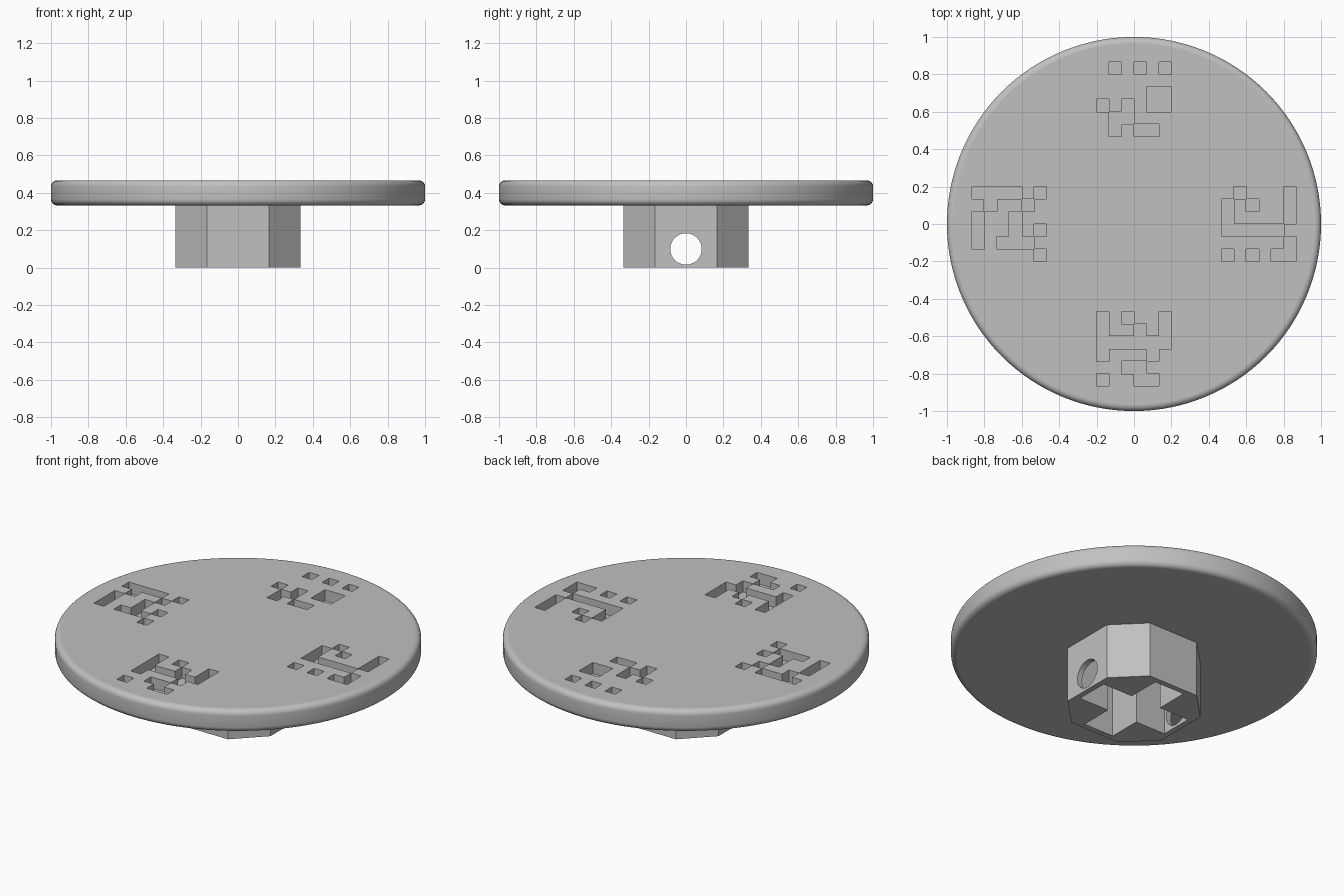
import bpy, bmesh
from math import pi
from mathutils import Matrix, Vector

cube = bpy.data.objects.get("Cube")
if cube:
    bpy.data.objects.remove(cube)

CELL = 1 / 15
DISC_BOTTOM, DISC_TOP = 0.333, 0.467

grey = bpy.data.materials.new("light_grey")
grey.use_nodes = True
colour = (0.53, 0.53, 0.53, 1)
grey.diffuse_color = colour
grey.node_tree.nodes["Principled BSDF"].inputs["Base Color"].default_value = colour


def make_object(name, bm):
    bmesh.ops.recalc_face_normals(bm, faces=bm.faces)
    mesh = bpy.data.meshes.new(name)
    bm.to_mesh(mesh)
    bm.free()
    mesh.materials.append(grey)
    obj = bpy.data.objects.new(name, mesh)
    bpy.context.collection.objects.link(obj)
    return obj


def add_box(bm, low, high):
    low, high = Vector(low), Vector(high)
    matrix = Matrix.Translation((low + high) / 2) @ Matrix.Diagonal((*(high - low), 1))
    bmesh.ops.create_cube(bm, size=1, matrix=matrix)


def prism(points, bottom, top):
    bm = bmesh.new()
    face = bm.faces.new([bm.verts.new((x, y, bottom)) for x, y in points])
    result = bmesh.ops.extrude_face_region(bm, geom=[face])
    moved = [v for v in result["geom"] if isinstance(v, bmesh.types.BMVert)]
    bmesh.ops.translate(bm, verts=moved, vec=(0, 0, top - bottom))
    return bm


def cut(obj, cutter):
    cutter.hide_render = True
    mod = obj.modifiers.new("cut", "BOOLEAN")
    mod.operation = "DIFFERENCE"
    mod.solver = "EXACT"
    mod.use_self = True
    mod.object = cutter
    activate(obj)
    bpy.ops.object.modifier_apply(modifier=mod.name)
    bpy.data.objects.remove(cutter)


def activate(obj):
    bpy.ops.object.select_all(action="DESELECT")
    obj.select_set(True)
    bpy.context.view_layer.objects.active = obj


def finish(obj):
    activate(obj)
    bpy.ops.object.shade_smooth_by_angle(angle=pi / 6)
    for face in obj.data.polygons:
        if abs(face.normal.z) > 0.995:
            face.use_smooth = False


# Round plate with softened rims
bm = bmesh.new()
bmesh.ops.create_cone(bm, cap_ends=True, segments=128, radius1=1, radius2=1,
                      depth=DISC_TOP - DISC_BOTTOM,
                      matrix=Matrix.Translation((0, 0, (DISC_TOP + DISC_BOTTOM) / 2)))
rims = [e for e in bm.edges if abs(e.verts[0].co.z - e.verts[1].co.z) < 0.001]
bmesh.ops.bevel(bm, geom=rims, offset=0.033, segments=6, profile=0.5, affect="EDGES")
disc = make_object("round_plate", bm)

# Square-cell recesses: top-left corner of each block, then its rows
recesses = {
    (-0.2, 0.867): (".#.#.#", "......", "....##", "#.#.##", ".##...", ".#.##."),
    (-0.867, 0.2): ("####.#", ".#..#.", "#..#..", "#..#.#", "#.###.", ".....#"),
    (0.467, 0.2): (".#...#", "#.#..#", "#....#", "#####.", ".....#", "#.#.##"),
    (-0.2, -0.467): ("#.#..#", "#..#.#", "######", "#...#.", "..##..", "#..##."),
}
grow = 0.0004
for (left, top), rows in recesses.items():
    bm = bmesh.new()
    for r, row in enumerate(rows):
        for c, mark in enumerate(row):
            if mark == "#":
                x, y = left + c * CELL, top - r * CELL
                add_box(bm, (x - grow, y - CELL - grow, DISC_TOP - CELL),
                        (x + CELL + grow, y + grow, DISC_TOP + 0.05))
    cut(disc, make_object("recess_cutter", bm))
finish(disc)

# Hub: square block with chamfered corners
a, b = 1 / 3, 1 / 6
hub = make_object("hub", prism([(a, -b), (a, b), (b, a), (-b, a),
                                (-a, b), (-a, -b), (-b, -a), (b, -a)], 0, DISC_BOTTOM))

# Cross-shaped socket
w, n = 0.3, 0.1
cross = [(w, -n), (w, n), (n, n), (n, w), (-n, w), (-n, n),
         (-w, n), (-w, -n), (-n, -n), (-n, -w), (n, -w), (n, -n)]
cut(hub, make_object("socket_cutter", prism(cross, -0.1, DISC_BOTTOM + 0.1)))

# Round pin hole running sideways through the hub
bm = bmesh.new()
bmesh.ops.create_cone(bm, cap_ends=True, segments=48, radius1=0.084, radius2=0.084, depth=1,
                      matrix=Matrix.Translation((0, 0, 0.1)) @ Matrix.Rotation(pi / 2, 4, "Y"))
cut(hub, make_object("pin_hole_cutter", bm))
finish(hub)
